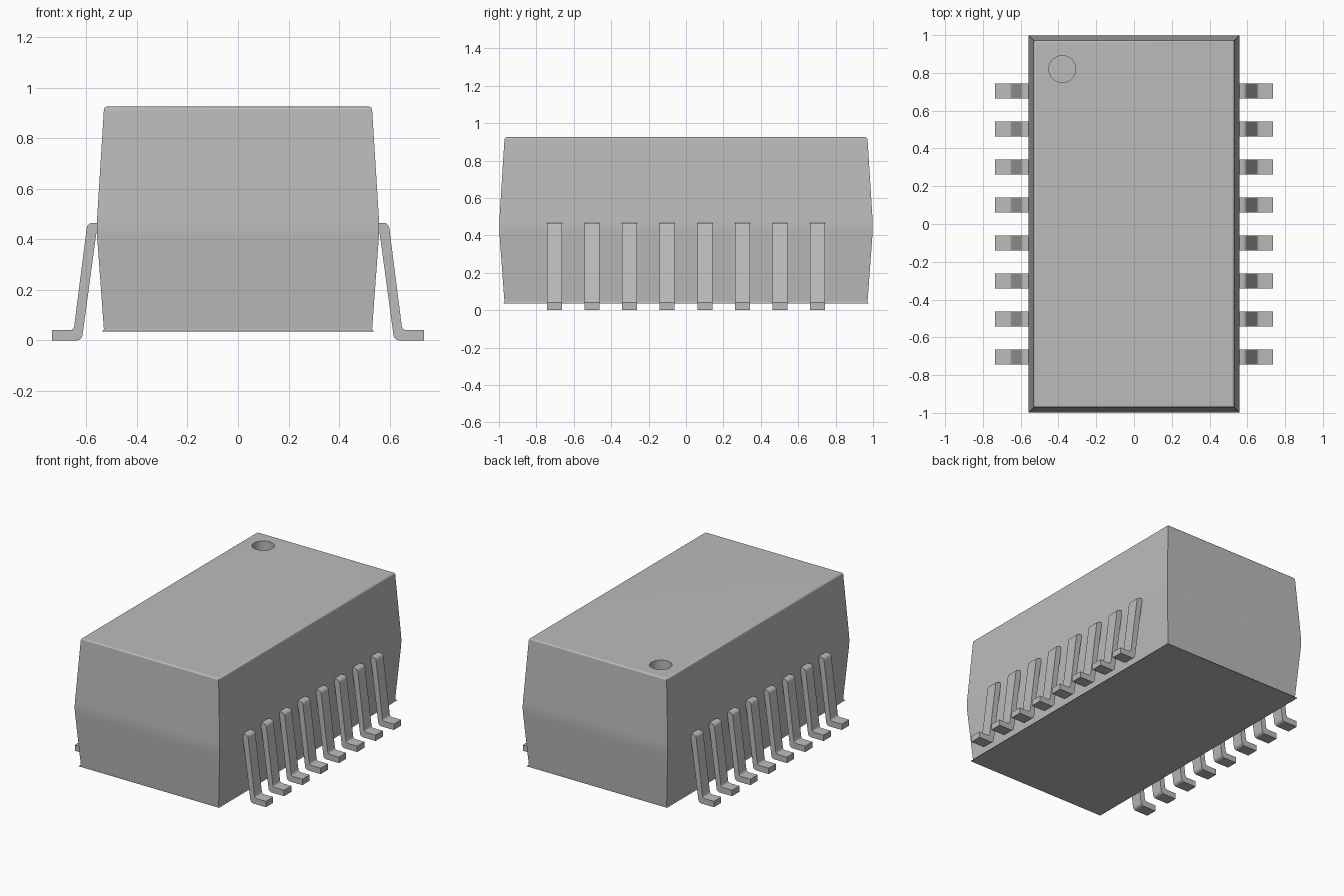
import bpy, bmesh, math

old = bpy.data.objects.get("Cube")
if old:
    bpy.data.objects.remove(old, do_unlink=True)

grey = bpy.data.materials.new("plain grey")
grey.use_nodes = True
COLOUR = (0.5, 0.5, 0.5, 1)
grey.diffuse_color = COLOUR
grey.node_tree.nodes["Principled BSDF"].inputs["Base Color"].default_value = COLOUR


def finish(bm, name, smooth=30):
    """Turn a bmesh into a grey object with sharp edges kept."""
    bmesh.ops.recalc_face_normals(bm, faces=bm.faces)
    mesh = bpy.data.meshes.new(name)
    bm.to_mesh(mesh)
    bm.free()
    mesh.materials.append(grey)
    obj = bpy.data.objects.new(name, mesh)
    bpy.context.collection.objects.link(obj)
    bpy.ops.object.select_all(action='DESELECT')
    obj.select_set(True)
    bpy.context.view_layer.objects.active = obj
    bpy.ops.object.shade_smooth_by_angle(angle=math.radians(smooth))
    return obj


# Body: two tapered halves meeting at a soft ridge
BOTTOM, RIDGE, TOP = 0.035, 0.445, 0.925
bm = bmesh.new()
rings = []
for x, y, z in ((0.53, 0.97, BOTTOM), (0.56, 1.0, RIDGE), (0.53, 0.97, TOP)):
    rings.append([bm.verts.new((sx * x, sy * y, z))
                  for sx, sy in ((-1, -1), (1, -1), (1, 1), (-1, 1))])
for low, high in zip(rings, rings[1:]):
    for i in range(4):
        j = (i + 1) % 4
        bm.faces.new((low[i], low[j], high[j], high[i]))
bm.faces.new(rings[0])
bm.faces.new(rings[2])


def ring_edges(z):
    return [e for e in bm.edges if all(abs(v.co.z - z) < 1e-4 for v in e.verts)]


for z, width in ((RIDGE, 0.04), (TOP, 0.012), (BOTTOM, 0.012)):
    bmesh.ops.bevel(bm, geom=ring_edges(z), offset=width, segments=3,
                    profile=0.5, affect='EDGES')
body = finish(bm, "body")

# Round pin-one recess in the top
DEPTH = 0.08
bm = bmesh.new()
bmesh.ops.create_cone(bm, cap_ends=True, segments=48, radius1=0.071,
                      radius2=0.071, depth=DEPTH * 2)
bmesh.ops.translate(bm, verts=bm.verts, vec=(-0.38, 0.82, TOP))
cutter = finish(bm, "recess_cutter")
cutter.hide_render = True
cut = body.modifiers.new("recess", 'BOOLEAN')
cut.operation = 'DIFFERENCE'
cut.solver = 'EXACT'
cut.object = cutter
bpy.context.view_layer.objects.active = body
bpy.ops.object.modifier_apply(modifier=cut.name)
bpy.data.objects.remove(cutter, do_unlink=True)
body.select_set(True)
bpy.ops.object.shade_smooth_by_angle(angle=math.radians(30))
body.modifiers.new("flat_face_normals", 'WEIGHTED_NORMAL').keep_sharp = True

# Gull-wing pins: outline in x and z, with the bends rounded
OUTLINE = ((0.52, 0.465), (0.596, 0.465), (0.65, 0.041), (0.735, 0.041),
           (0.735, 0), (0.618, 0), (0.56, 0.428), (0.52, 0.428))
BENDS = {1: 0.02, 2: 0.015, 5: 0.02}
WIDTH, PITCH, COUNT = 0.08, 0.201, 8


def make_pin(name, side, y):
    bm = bmesh.new()
    near, far = ([bm.verts.new((side * x, y + d * WIDTH / 2, z)) for x, z in OUTLINE]
                 for d in (-1, 1))
    bm.faces.new(near)
    bm.faces.new(far)
    n = len(OUTLINE)
    for i in range(n):
        j = (i + 1) % n
        bm.faces.new((near[i], near[j], far[j], far[i]))
    bends = [(bm.edges.get((near[i], far[i])), r) for i, r in BENDS.items()]
    for edge, radius in bends:
        bmesh.ops.bevel(bm, geom=[edge], offset=radius, segments=4,
                        profile=0.5, affect='EDGES')
    return finish(bm, name)


for label, side in (("left", 1), ("right", -1)):
    for k in range(COUNT):
        make_pin(f"{label}_pin_{k + 1}", side, (k - (COUNT - 1) / 2) * PITCH)
